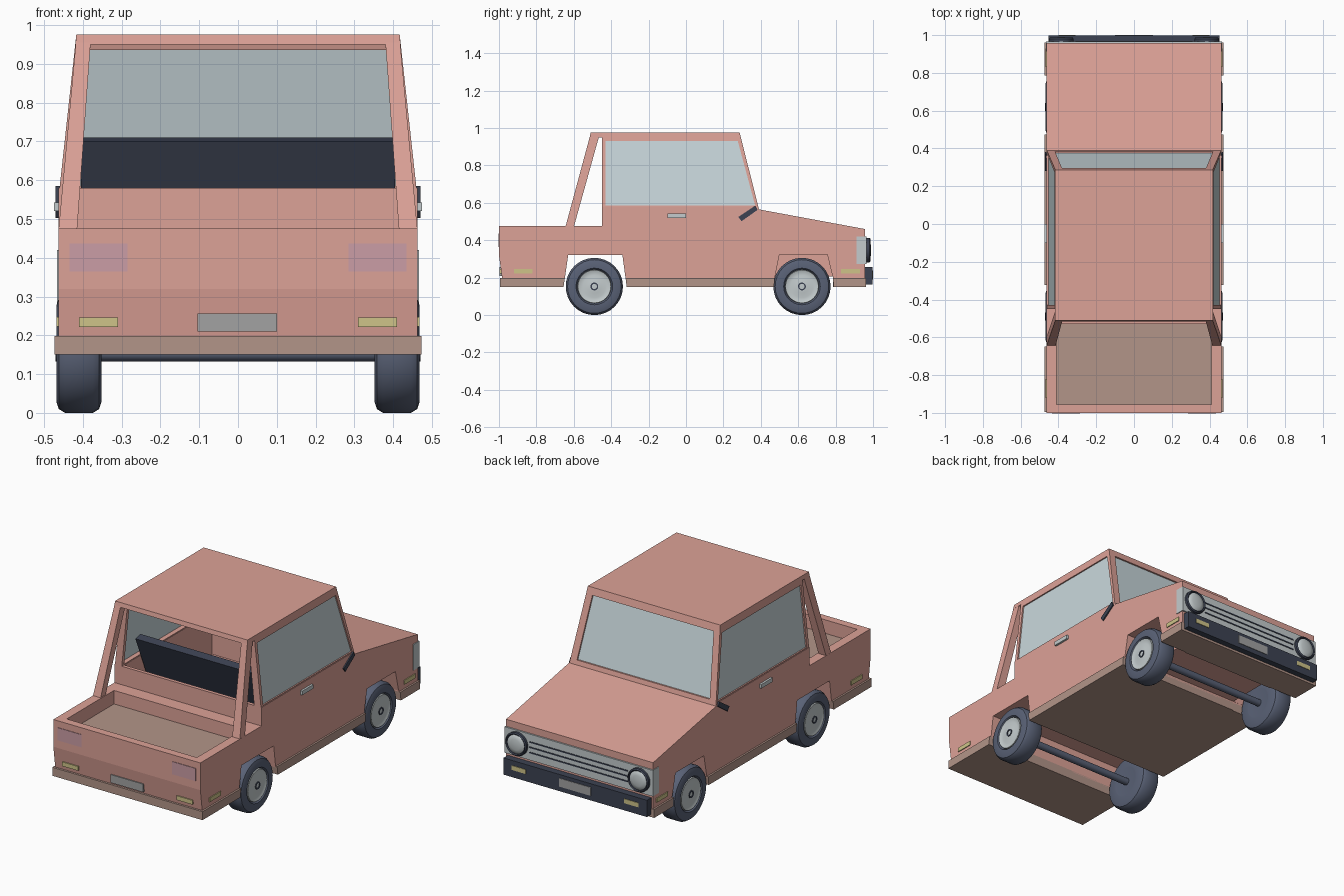
import bpy, bmesh, math
from mathutils import Matrix

if "Cube" in bpy.data.objects:
    bpy.data.objects.remove(bpy.data.objects["Cube"])

def mat(name, r, g, b):
    m = bpy.data.materials.new(name)
    m.diffuse_color = (r, g, b, 1)
    m.use_nodes = True
    m.node_tree.nodes["Principled BSDF"].inputs["Base Color"].default_value = m.diffuse_color
    return m

PAINT = mat("paint", .72, .36, .31)
TAN = mat("tan_trim", .45, .30, .25)
DARK = mat("dark_trim", .045, .055, .085)
TYRE = mat("tyre_rubber", .10, .12, .18)
GLASS = mat("glass", .58, .68, .71)
SILVER = mat("silver", .55, .60, .61)
AMBER = mat("amber", .62, .55, .25)
RED = mat("tail_lens", .60, .34, .38)
GREY = mat("plate_grey", .36, .36, .36)

def finish(name, bm, m, smooth=False):
    bmesh.ops.recalc_face_normals(bm, faces=bm.faces)
    me = bpy.data.meshes.new(name)
    bm.to_mesh(me)
    bm.free()
    ob = bpy.data.objects.new(name, me)
    bpy.context.collection.objects.link(ob)
    if m:
        me.materials.append(m)
    if smooth:
        me.polygons.foreach_set("use_smooth", [True] * len(me.polygons))
        me.set_sharp_from_angle(angle=math.radians(35))
    return ob

def loft(name, a, b, m=None):
    """Solid between two matching polygons."""
    bm = bmesh.new()
    va, vb = [bm.verts.new(p) for p in a], [bm.verts.new(p) for p in b]
    bm.faces.new(va)
    bm.faces.new(vb[::-1])
    n = len(a)
    for i in range(n):
        bm.faces.new((va[i], vb[i], vb[(i + 1) % n], va[(i + 1) % n]))
    return finish(name, bm, m)

def prism(name, yz, x0, x1, m=None):
    return loft(name, [(x0, y, z) for y, z in yz], [(x1, y, z) for y, z in yz], m)

def box(name, x0, x1, y0, y1, z0, z1, m=None):
    return prism(name, [(y0, z0), (y1, z0), (y1, z1), (y0, z1)], x0, x1, m)

def hull(name, low, high, m=None):
    """Tapered block, each end given as (half width, y0, y1, z)."""
    ring = lambda w, y0, y1, z: [(-w, y0, z), (w, y0, z), (w, y1, z), (-w, y1, z)]
    return loft(name, ring(*low), ring(*high), m)

def lathe(name, prof, loc, m, axis='X', flip=1, seg=32):
    """Spin (radius, offset) points about the given axis."""
    bm = bmesh.new()
    vs = [bm.verts.new((o * flip, 0, r)) for r, o in prof]
    es = [bm.edges.new(p) for p in zip(vs, vs[1:])]
    bmesh.ops.spin(bm, geom=vs + es, cent=(0, 0, 0), axis=(1, 0, 0), angle=2 * math.pi, steps=seg)
    bmesh.ops.remove_doubles(bm, verts=bm.verts, dist=1e-5)
    if axis == 'Y':
        bm.transform(Matrix.Rotation(math.pi / 2, 4, 'Z'))
    bm.transform(Matrix.Translation(loc))
    return finish(name, bm, m, True)

def cut(ob, cutters):
    """Subtract the cutters from ob and bake the result."""
    for c in cutters:
        md = ob.modifiers.new("cut", 'BOOLEAN')
        md.operation, md.solver, md.object = 'DIFFERENCE', 'EXACT', c
    bpy.context.view_layer.update()
    me = bpy.data.meshes.new_from_object(ob.evaluated_get(bpy.context.evaluated_depsgraph_get()))
    m = ob.data.materials[0]
    ob.modifiers.clear()
    ob.data = me
    me.materials.clear()
    me.materials.append(m)
    me.polygons.foreach_set("material_index", [0] * len(me.polygons))

# Cutters: wheel channels, bed and cab interior
front_arch = [(.465, .1), (.475, .2), (.50, .325), (.755, .325), (.785, .2), (.795, .1)]
arches = [prism("rear_arch_cutter", [(-.662, .1), (-.63, .32), (-.34, .32), (-.31, .1)], -.6, .6),
          box("front_channel_cutter", -.6, .6, .475, .785, .1, .205),
          prism("arch_cutter_r", front_arch, .3, .6),
          prism("arch_cutter_l", front_arch, -.6, -.3)]
bed = box("bed_cutter", -.41, .41, -.955, -.53, .39, .8)
well = box("cab_cutter", -.415, .415, -.43, .36, .34, .9)

# Lower body and sill strip
body = prism("body", [(-.982, .19), (-1, .32), (-1, .475), (-.45, .475), (-.45, .58), (.36, .58),
                      (.39, .565), (.957, .46), (.957, .19)], -.463, .463, PAINT)
cut(body, arches + [bed, well])
strip = box("sill_strip", -.473, .473, -.995, .962, .15, .198, TAN)
cut(strip, arches)
box("bed_floor", -.412, .412, -.957, -.528, .38, .398, TAN)

# Cab shell with an open back
cab = hull("cab", (.462, -.45, .391, .562), (.417, -.45, .287, .975), PAINT)
inner = hull("cab_inner_cutter", (.42, -.6, .355, .55), (.38, -.6, .25, .95))
side_win = prism("side_window_cutter", [(-.43, .585), (.37, .585), (.277, .93), (-.43, .93)], -.7, .7)
screen = hull("windscreen_cutter", (.418, .1, .6, .59), (.382, .1, .6, .935))
cut(cab, [inner, side_win, screen])
hull("roof_rear_lip", (.419, -.515, -.449, .95), (.417, -.51, -.449, .975), PAINT)

for c in arches + [bed, well, inner, side_win, screen]:
    bpy.data.objects.remove(c, do_unlink=True)

# Windscreen and seat
loft("windscreen", [(-.42, .376, .585), (.42, .376, .585), (.384, .287, .937), (-.384, .287, .937)],
     [(-.42, .366, .585), (.42, .366, .585), (.384, .277, .937), (-.384, .277, .937)], GLASS)
prism("seat_back", [(-.20, .36), (-.345, .70), (-.30, .71), (-.15, .36)], -.405, .405, DARK)
box("seat_cushion", -.405, .405, -.2, .12, .345, .42, DARK)

# Parts repeated on both sides
for s, side in ((1, "right"), (-1, "left")):
    def sbox(name, x0, x1, *rest):
        return box(side + "_" + name, s * x0, s * x1, *rest)
    ring = lambda d: [(s * (x - d), y, z) for x, y, z in
                      [(.452, -.432, .583), (.452, .372, .583), (.414, .279, .932), (.414, -.432, .932)]]
    loft(side + "_window", ring(0), ring(.008), GLASS)
    # slanted rear pillar
    loft(side + "_rear_pillar",
         [(s * x, y, .47) for x, y in ((.463, -.645), (.463, -.60), (.415, -.60), (.415, -.645))],
         [(s * x, y, .955) for x, y in ((.418, -.514), (.418, -.465), (.38, -.465), (.38, -.514))], PAINT)
    prism(side + "_mirror", [(.28, .525), (.37, .585), (.382, .562), (.297, .502)], s * .452, s * .47, DARK)
    sbox("door_handle", .455, .475, -.10, 0, .52, .543, SILVER)
    sbox("rear_side_marker", .45, .468, -.92, -.82, .223, .247, AMBER)
    sbox("front_side_marker", .45, .468, .83, .93, .223, .247, AMBER)
    sbox("tail_light", .285, .435, -1.0, -.98, .365, .437, RED).location.y = -.003
    sbox("rear_reflector", .31, .41, -.996, -.97, .222, .246, AMBER)
    sbox("bumper_lamp", .31, .40, .98, 1.0, .205, .23, AMBER)
    # headlight
    lathe(side + "_headlight_ring", [(0, .95), (.066, .95), (.066, .98), (.06, .987), (.056, .98), (0, .98)],
          (s * .385, 0, .347), DARK, 'Y')
    lathe(side + "_headlight_lens", [(.057, .975), (.05, .983), (.03, .988), (0, .99)],
          (s * .385, 0, .347), SILVER, 'Y')
    # wheels
    for end, y in (("rear", -.49), ("front", .62)):
        nm, loc = f"{side}_{end}_", (s * .41, y, .153)
        lathe(nm + "tyre", [(.085, -.058), (.125, -.058), (.143, -.052), (.153, -.036), (.153, .036),
                            (.143, .052), (.125, .058), (.098, .058), (.09, .045), (0, .045)], loc, TYRE, flip=s)
        lathe(nm + "inner_disc", [(.088, -.057), (0, -.05)], loc, TYRE, flip=s)
        lathe(nm + "hubcap", [(.09, .045), (.088, .056), (.078, .052), (.06, .05), (.035, .056), (0, .056)],
              loc, SILVER, flip=s)
        lathe(nm + "hub_ring", [(.021, .05), (.021, .06), (.014, .06), (.014, .05)], loc, DARK, flip=s, seg=20)

for end, y in (("rear", -.49), ("front", .62)):
    lathe(end + "_axle", [(0, -.37), (.02, -.37), (.02, .37), (0, .37)], (0, y, .153), TYRE, seg=16)

# Nose: grille, bumper, plates
box("grille", -.467, .467, .912, .966, .272, .42, SILVER)
for i in range(3):
    box(f"grille_slot_{i + 1}", -.31, .31, .96, .969, .312 + i * .03, .319 + i * .03, DARK)
box("front_bumper", -.452, .452, .955, .997, .163, .258, DARK)
box("front_plate", -.1, .1, .98, 1.0, .19, .238, GREY)
box("rear_plate", -.105, .1, -.997, -.97, .21, .256, GREY)
